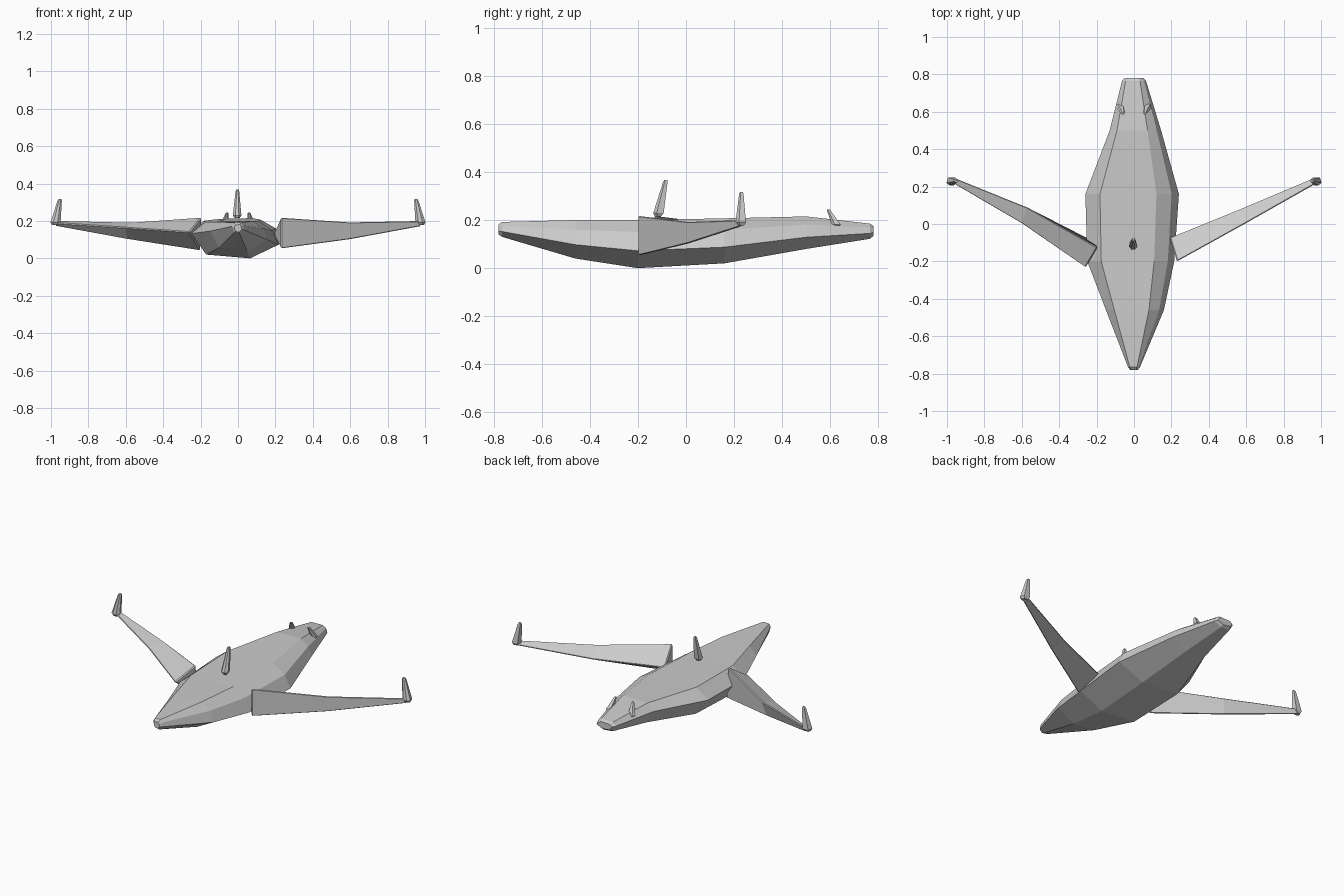
import bpy, bmesh
from mathutils import Vector

if "Cube" in bpy.data.objects:
    bpy.data.objects.remove(bpy.data.objects["Cube"])

grey = bpy.data.materials.new("hull grey")
grey.diffuse_color = (0.6, 0.6, 0.6, 1)
grey.use_nodes = True
grey.node_tree.nodes["Principled BSDF"].inputs["Base Color"].default_value = grey.diffuse_color


def loft(name, rings, bevel=0.0):
    """Skin a list of equal-length point rings and cap both ends."""
    bm = bmesh.new()
    rows = [[bm.verts.new(p) for p in ring] for ring in rings]
    n = len(rows[0])
    for a, b in zip(rows, rows[1:]):
        for i in range(n):
            j = (i + 1) % n
            bm.faces.new((a[i], a[j], b[j], b[i]))
    bm.faces.new(rows[0])
    bm.faces.new(rows[-1])
    bmesh.ops.recalc_face_normals(bm, faces=bm.faces)
    mesh = bpy.data.meshes.new(name)
    bm.to_mesh(mesh)
    bm.free()
    mesh.materials.append(grey)
    obj = bpy.data.objects.new(name, mesh)
    bpy.context.collection.objects.link(obj)
    if bevel:
        mod = obj.modifiers.new("edge bevel", "BEVEL")
        mod.width = bevel
        mod.segments = 1
        mod.limit_method = "ANGLE"
        mod.angle_limit = 0.6
    return obj


# Hull: one slightly rolled cross-section scaled along the length
section = [(-.7, .97), (-1, .66), (-.68, .1), (.3, 0), (1, .36), (.84, .75), (.5, 1)]
# y, left half width, right half width, bottom z, top z
stations = [(-.78, .02, .02, .14, .18), (-.765, .032, .032, .13, .192),
            (-.46, .15, .16, .04, .2), (-.2, .25, .215, 0, .2),
            (.16, .26, .24, .02, .207), (.5, .13, .145, .08, .215),
            (.765, .064, .064, .122, .185), (.78, .05, .05, .135, .175)]
loft("hull", [[(x * (wl if x < 0 else wr), y, zb + h * (zt - zb)) for x, h in section]
              for y, wl, wr, zb, zt in stations])

# Swept wings: triangular blades from root to mid to tip
loft("left_wing", [
    [(-.195, -.125, .22), (-.26, -.235, .14), (-.2, -.1, .04)],
    [(-.57, .09, .192), (-.6, 0, .165), (-.59, .07, .1)],
    [(-.965, .25, .202), (-.985, .225, .19), (-.975, .24, .17)]], .006)
loft("right_wing", [
    [(.23, -.2, .22), (.23, -.2, .05), (.19, -.07, .13)],
    [(.6, .005, .195), (.6, .005, .1), (.57, .085, .14)],
    [(.98, .22, .202), (.98, .22, .17), (.96, .25, .185)]], .006)


def fin(name, base, tip, rx, ry):
    """Tapered six-sided spike with a narrowed foot."""
    base, tip = Vector(base), Vector(tip)
    outline = [(-1, -.4), (-.4, -1), (.4, -1), (1, -.4), (.7, .8), (-.7, .8)]
    rings = []
    for t, s in ((0, .6), (.1, 1), (.95, .42), (1, .28)):
        c = base.lerp(tip, t)
        rings.append([(c.x + x * rx * s, c.y + y * ry * s, c.z) for x, y in outline])
    return loft(name, rings)


# Dorsal fin, wing-tip fins and tail fins
fin("dorsal_fin", (-.005, -.115, .215), (-.003, -.083, .367), .023, .024)
for side, label in ((-1, "left"), (1, "right")):
    fin(label + "_tip_fin", (side * .978, .23, .178), (side * .952, .231, .316), .027, .024)
    fin(label + "_tail_fin", (side * .075, .63, .175), (side * .058, .592, .244), .02, .02)
